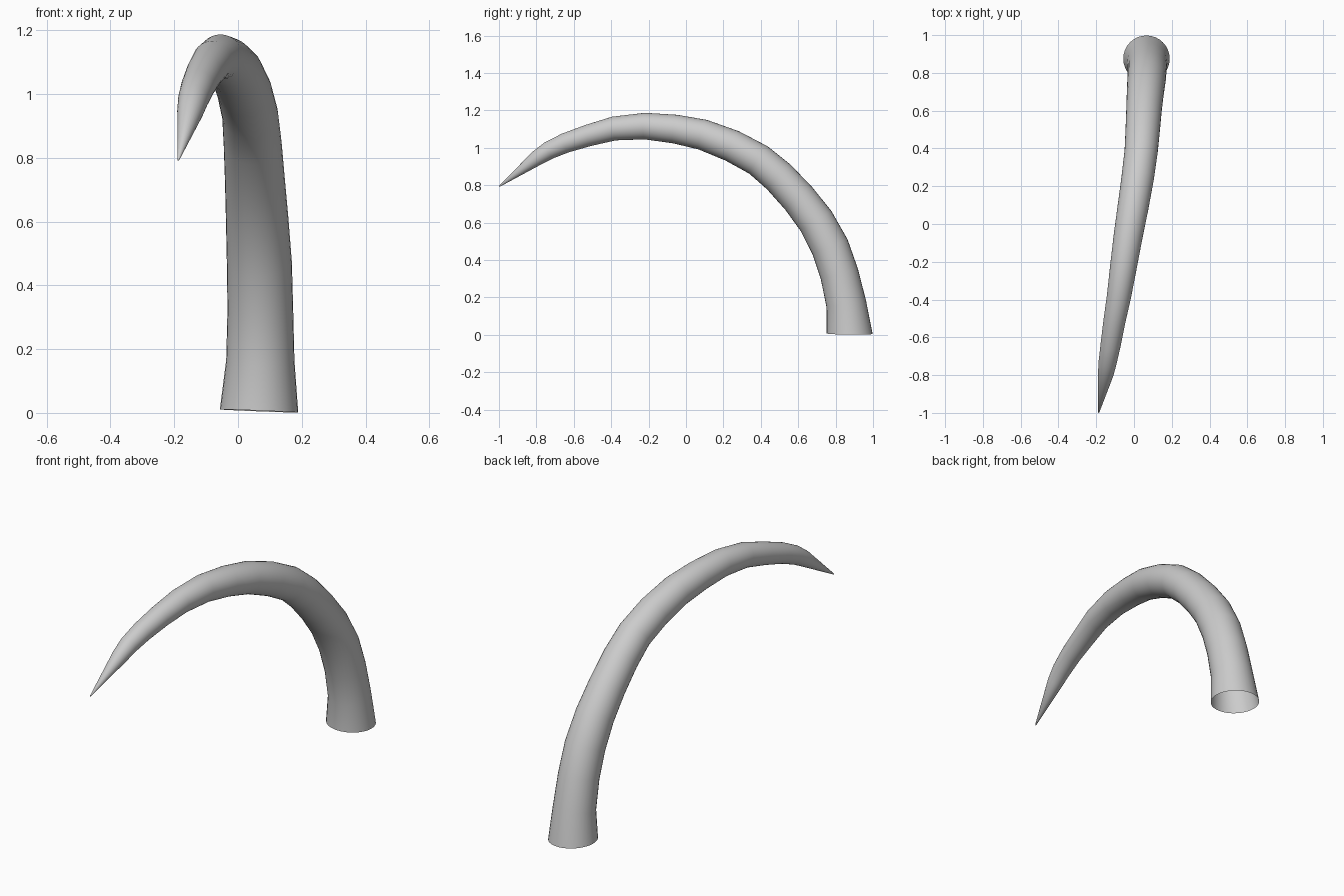
import bpy, bmesh, math
from mathutils import Vector

if "Cube" in bpy.data.objects:
    bpy.data.objects.remove(bpy.data.objects["Cube"])

# Tusk centreline and radius: (x, y, z, r) from root to tip
PATH = [
    (.066, .875, .006, .123), (.070, .857, .165, .107), (.070, .820, .325, .103),
    (.067, .770, .470, .102), (.060, .695, .609, .098), (.053, .602, .730, .094),
    (.046, .495, .845, .091), (.038, .387, .935, .088), (.020, .247, 1.01, .086),
    (-.005, .090, 1.070, .082), (-.030, -.057, 1.100, .077), (-.055, -.220, 1.116, .071),
    (-.080, -.385, 1.103, .064), (-.105, -.522, 1.066, .058), (-.125, -.647, 1.025, .053),
    (-.140, -.735, .985, .048), (-.150, -.797, .945, .041), (-.187, -.998, .794, .003),
]
SIDES = 32


def ring(bm, centre, tangent, radius):
    """Circle of vertices square to the path."""
    u = Vector((1, 0, 0))
    u = (u - tangent * u.dot(tangent)).normalized()
    v = tangent.cross(u)
    return [bm.verts.new(centre + radius * (math.cos(a) * u + math.sin(a) * v))
            for a in (2 * math.pi * i / SIDES for i in range(SIDES))]


# Curved tapering tube, open at the root
bm = bmesh.new()
pts = [Vector(p[:3]) for p in PATH]
rings = []
for i, p in enumerate(PATH):
    if i == 0:
        t = Vector((.04, .01, 1))
    else:
        t = pts[min(i + 1, len(pts) - 1)] - pts[i - 1]
    rings.append(ring(bm, pts[i], t.normalized(), p[3]))
for a, b in zip(rings, rings[1:]):
    for i in range(SIDES):
        j = (i + 1) % SIDES
        bm.faces.new((a[i], a[j], b[j], b[i]))

# Pointed tip
tip = bm.verts.new(pts[-1] + (pts[-1] - pts[-2]).normalized() * .003)
for i in range(SIDES):
    bm.faces.new((rings[-1][i], rings[-1][(i + 1) % SIDES], tip))

for f in bm.faces:
    f.smooth = True
mesh = bpy.data.meshes.new("tusk")
bm.to_mesh(mesh)
bm.free()
tusk = bpy.data.objects.new("tusk", mesh)
bpy.context.collection.objects.link(tusk)
